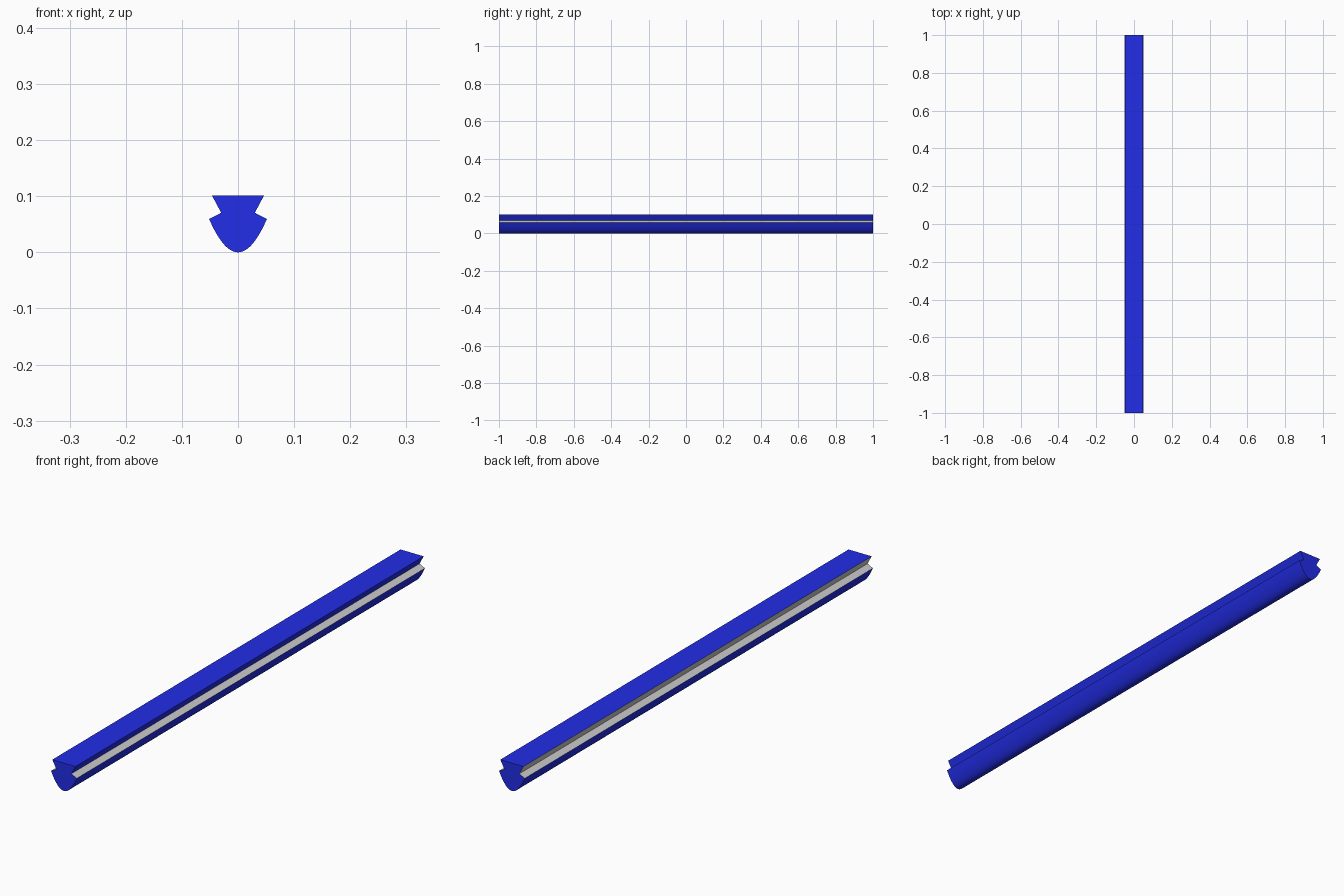
import bpy, bmesh, math

if "Cube" in bpy.data.objects:
    bpy.data.objects.remove(bpy.data.objects["Cube"])

HALF_LEN = 1.0
KEEL_X, KEEL_Z = 0.0515, 0.0595   # tip of the curved keel
NOTCH = (0.030, 0.0705)           # inner corner of the side groove
TOP = (0.0465, 0.1015)            # edge of the flat top
STEPS = 12


def material(name, color):
    m = bpy.data.materials.new(name)
    m.diffuse_color = color
    m.use_nodes = True
    m.node_tree.nodes["Principled BSDF"].inputs["Base Color"].default_value = m.diffuse_color
    return m


# Half profile: parabolic keel, V-shaped side groove, flared flat top
right = [(KEEL_X * i / STEPS, KEEL_Z * (i / STEPS) ** 2) for i in range(STEPS + 1)]
right += [NOTCH, TOP]
left = [(-x, z) for x, z in reversed(right[1:])]
profile = right + left

# Extrude the profile along y
bm = bmesh.new()
front = [bm.verts.new((x, -HALF_LEN, z)) for x, z in profile]
cap = bm.faces.new(front)
res = bmesh.ops.extrude_face_region(bm, geom=[cap], use_keep_orig=True)
back = [g for g in res["geom"] if isinstance(g, bmesh.types.BMVert)]
bmesh.ops.translate(bm, verts=back, vec=(0, 2 * HALF_LEN, 0))
bmesh.ops.recalc_face_normals(bm, faces=bm.faces)

# Grey groove faces: both keel ledges and the left undercut
for f in bm.faces:
    c = f.calc_center_median()
    ledge = KEEL_Z < c.z < NOTCH[1] and abs(f.normal.y) < 0.5
    left_undercut = NOTCH[1] < c.z < TOP[1] - 0.005 and c.x < -0.01
    f.material_index = 1 if ledge or left_undercut else 0

mesh = bpy.data.meshes.new("grooved_rail")
bm.to_mesh(mesh)
bm.free()
mesh.materials.append(material("blue", (0.016, 0.026, 0.8, 1)))
mesh.materials.append(material("grey", (0.8, 0.8, 0.8, 1)))

rail = bpy.data.objects.new("grooved_rail", mesh)
bpy.context.collection.objects.link(rail)

# Smooth keel, sharp groove and end edges
bpy.context.view_layer.objects.active = rail
rail.select_set(True)
bpy.ops.object.shade_smooth_by_angle(angle=math.radians(30))
